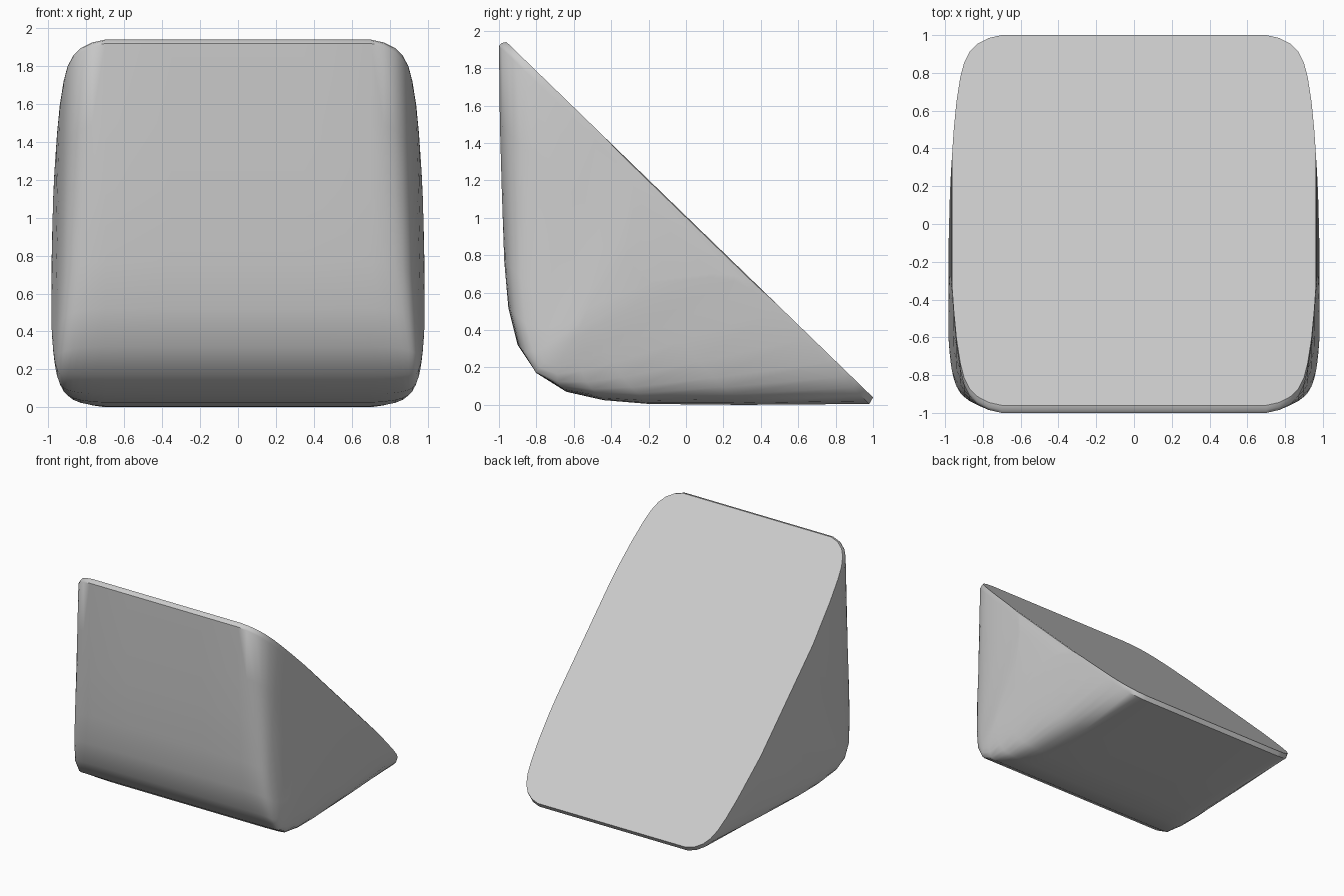
import bpy, bmesh, math
from mathutils import Vector

if "Cube" in bpy.data.objects:
    bpy.data.objects.remove(bpy.data.objects["Cube"])

# side profile (y, z): top rim, rounded front-bottom corner, back rim
profile = [(-.96, 1.94), (-.985, 1.935), (-1, 1.92), (-.995, 1.5), (-.985, 1.15), (-.972, .77),
           (-.95, .52), (-.9, .32), (-.8, .17), (-.64, .07), (-.44, .025),
           (-.2, .005), (.3, 0), (.98, .005), (1, .04)]
A0, C0, T0 = Vector((-.96, 1.94)), Vector((-1, 0)), Vector((1, .04))

# stations: x, slope-end shortening, corner inset, slope pull-in
stations = [(0, 0, 0, 0), (.35, 0, 0, 0), (.7, 0, 0, 0), (.77, .008, 0, 0),
            (.83, .024, 0, 0), (.87, .045, 0, 0), (.9, .075, 0, 0),
            (.92, .115, 0, 0), (.94, .18, .005, 0), (.955, .26, .03, 0),
            (.963, .32, .06, .004), (.969, .35, .1, .03), (.975, .38, .17, .1),
            (.98, .41, .26, .25), (.983, .44, .34, .4)]


def barycentric(p):
    u, v, w = A0 - C0, T0 - C0, Vector(p) - C0
    det = u.x * v.y - u.y * v.x
    return (w.x * v.y - w.y * v.x) / det, (u.x * w.y - u.y * w.x) / det


weights = [barycentric(p) for p in profile]


def section(bm, x, a, d, e):
    c = C0 + Vector((d, d))
    top = A0.lerp(T0, a).lerp(c, e)
    tip = T0.lerp(A0, a).lerp(c, e)
    ring = []
    for s, t in weights:
        p = c + (top - c) * s + (tip - c) * t
        ring.append(bm.verts.new((x, p.x, p.y)))
    return ring


# half of the wedge, lofted outward from the centre
bm = bmesh.new()
rings = [section(bm, *s) for s in stations]
n = len(profile)
for r0, r1 in zip(rings, rings[1:]):
    for i in range(n):
        j = (i + 1) % n
        bm.faces.new((r0[i], r0[j], r1[j], r1[i]))
bm.faces.new(rings[-1])

# other half by mirroring
geom = bmesh.ops.duplicate(bm, geom=bm.verts[:] + bm.edges[:] + bm.faces[:])["geom"]
for v in geom:
    if isinstance(v, bmesh.types.BMVert):
        v.co.x = -v.co.x
bmesh.ops.reverse_faces(bm, faces=[f for f in geom if isinstance(f, bmesh.types.BMFace)])
bmesh.ops.remove_doubles(bm, verts=bm.verts[:], dist=1e-5)
bmesh.ops.recalc_face_normals(bm, faces=bm.faces[:])

mesh = bpy.data.meshes.new("rounded_wedge")
bm.to_mesh(mesh)
bm.free()
wedge = bpy.data.objects.new("rounded_wedge", mesh)
bpy.context.collection.objects.link(wedge)
bpy.context.view_layer.objects.active = wedge
wedge.select_set(True)
bpy.ops.object.shade_smooth_by_angle(angle=math.radians(42))
